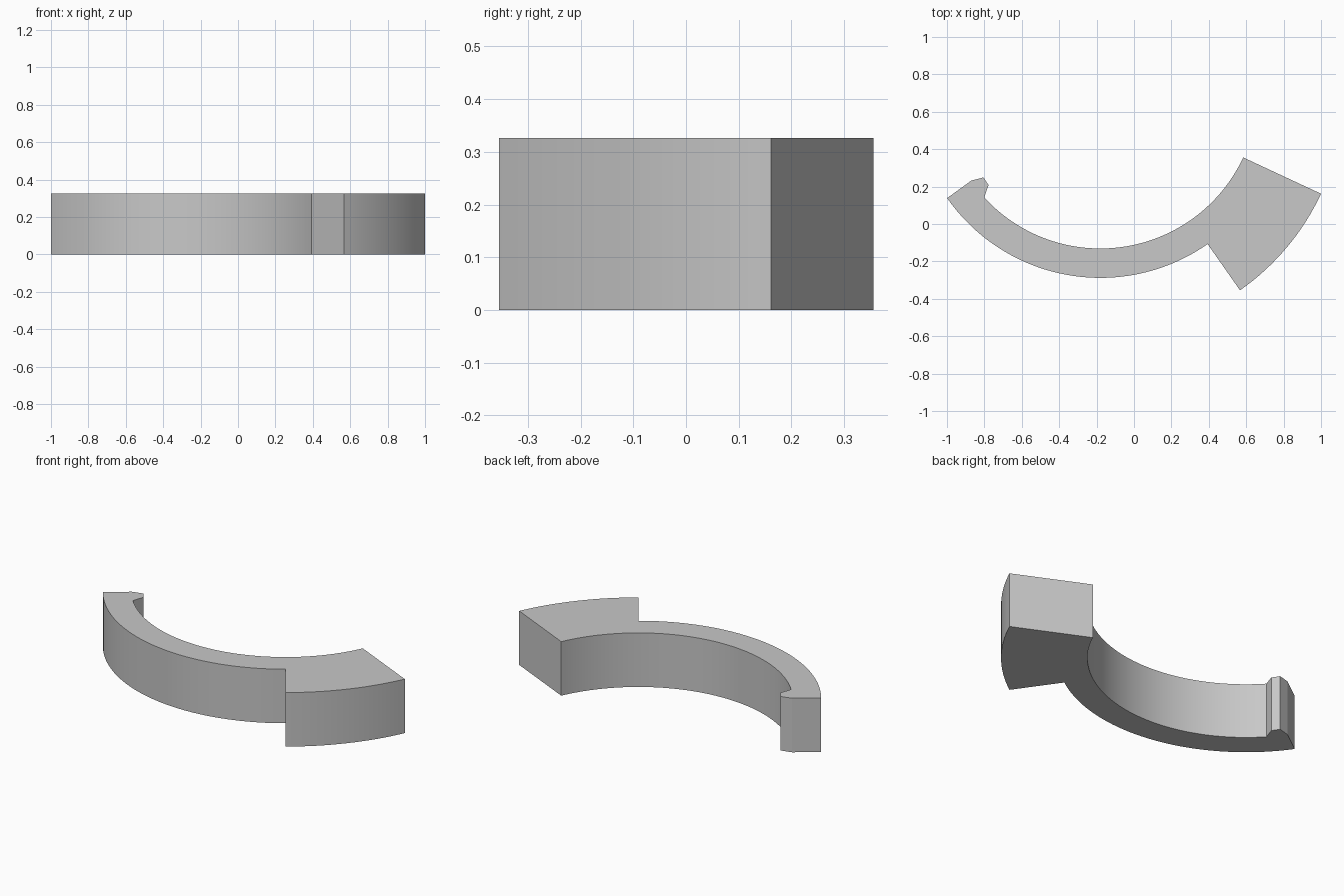
import bpy, bmesh
from math import cos, sin, radians

# Remove the default cube
cube = bpy.data.objects.get("Cube")
if cube:
    bpy.data.objects.remove(cube, do_unlink=True)

CENTRE_X, CENTRE_Y = -0.18, 0.712
INNER, OUTER, BLOCK = 0.843, 1.0, 1.302
TAIL, STEP, END = -145, -55, -25
HEIGHT = 0.326


def arc(radius, start, end, steps):
    """Points along an arc about the shared centre, angles in degrees."""
    angles = [radians(start + (end - start) * i / steps) for i in range(steps + 1)]
    return [(CENTRE_X + radius * cos(a), CENTRE_Y + radius * sin(a)) for a in angles]


# Outline: slim outer arc, stepped-out block, inner arc, small hooked tip
outline = arc(OUTER, TAIL, STEP, 48)
outline += arc(BLOCK, STEP, END, 16)
outline += arc(INNER, END, -137.4, 60)
outline += [(-0.778, 0.208), (-0.805, 0.249), (-0.87, 0.232)]

# Extrude the outline into a solid
bm = bmesh.new()
base = bm.faces.new([bm.verts.new((x, y, 0)) for x, y in outline])
extruded = bmesh.ops.extrude_face_region(bm, geom=[base], use_keep_orig=True)
top = [v for v in extruded["geom"] if isinstance(v, bmesh.types.BMVert)]
bmesh.ops.translate(bm, verts=top, vec=(0, 0, HEIGHT))
bmesh.ops.recalc_face_normals(bm, faces=bm.faces)
mesh = bpy.data.meshes.new("curved_hook_arm")
bm.to_mesh(mesh)
bm.free()
arm = bpy.data.objects.new("curved_hook_arm", mesh)
bpy.context.collection.objects.link(arm)

# Plain grey material
grey = bpy.data.materials.new("light_grey")
grey.use_nodes = True
colour = (0.58, 0.58, 0.58, 1)
grey.diffuse_color = colour
grey.node_tree.nodes["Principled BSDF"].inputs["Base Color"].default_value = colour
mesh.materials.append(grey)

# Smooth the curved walls, keep the corners sharp
bpy.ops.object.select_all(action="DESELECT")
arm.select_set(True)
bpy.context.view_layer.objects.active = arm
bpy.ops.object.shade_smooth_by_angle(angle=radians(15))
